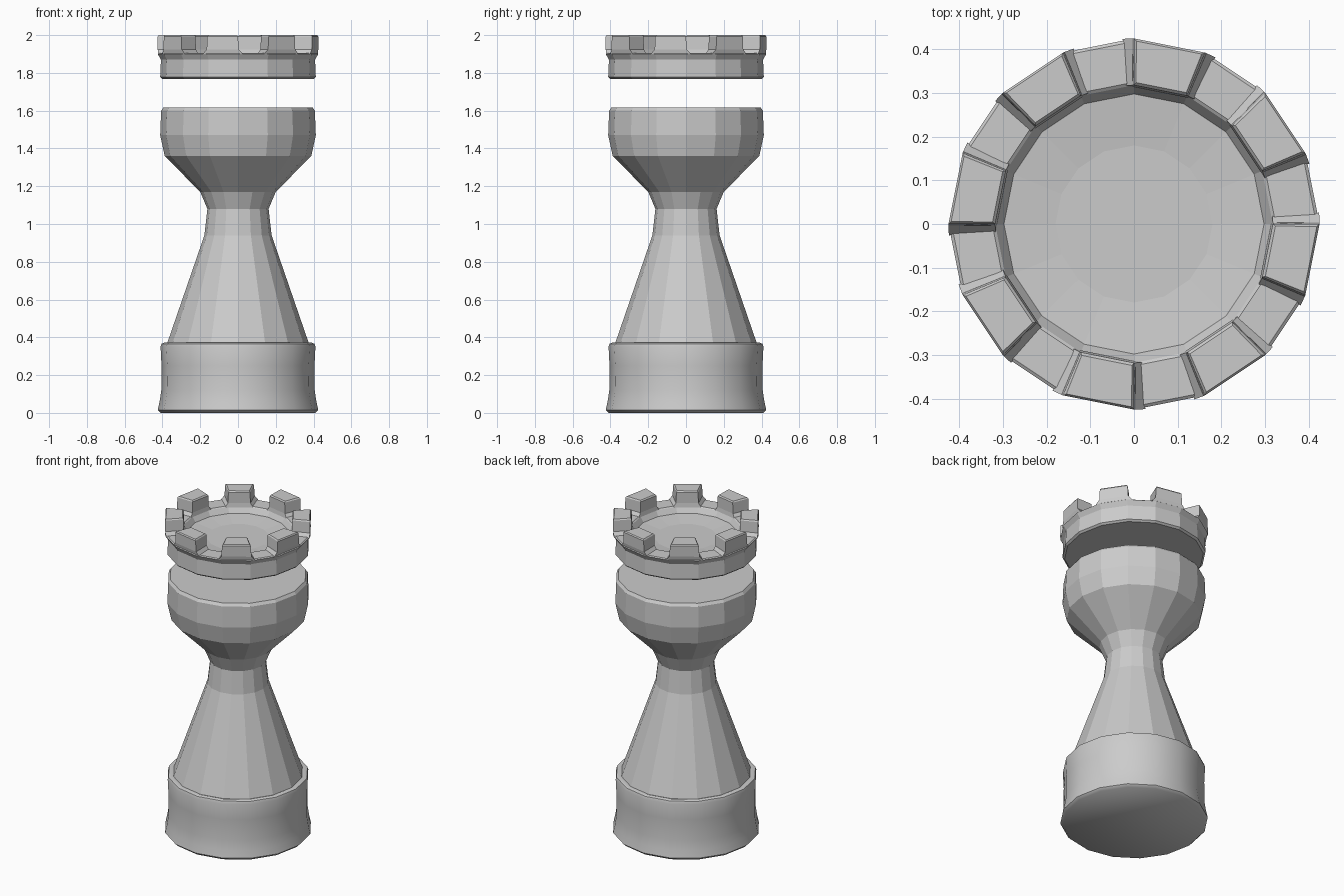
import bpy
import bmesh
from math import cos, sin, radians

SIDES = 16
STEP = 360 / SIDES

cube = bpy.data.objects.get("Cube")
if cube:
    bpy.data.objects.remove(cube, do_unlink=True)

grey = bpy.data.materials.new("stone grey")
grey.use_nodes = True
colour = (0.6, 0.6, 0.6, 1)
grey.diffuse_color = colour
grey.node_tree.nodes["Principled BSDF"].inputs["Base Color"].default_value = colour


def polar(r, angle, z):
    a = radians(angle)
    return (r * cos(a), r * sin(a), z)


def skin(bm, rings):
    """Bridge closed rings of equal length and cap both ends."""
    rows = [[bm.verts.new(p) for p in ring] for ring in rings]
    n = len(rows[0])
    for low, high in zip(rows, rows[1:]):
        for i in range(n):
            j = (i + 1) % n
            bm.faces.new((low[i], low[j], high[j], high[i]))
    bm.faces.new(rows[0][::-1])
    bm.faces.new(rows[-1])


def lathe(bm, profile):
    skin(bm, [[polar(r, i * STEP, z) for i in range(SIDES)] for r, z in profile])


def finish(name, bm):
    bmesh.ops.recalc_face_normals(bm, faces=bm.faces)
    mesh = bpy.data.meshes.new(name)
    bm.to_mesh(mesh)
    bm.free()
    mesh.materials.append(grey)
    obj = bpy.data.objects.new(name, mesh)
    bpy.context.collection.objects.link(obj)
    return obj


# Smooth flared base
bm = bmesh.new()
lathe(bm, [(0.41, 0), (0.425, 0.015), (0.415, 0.06), (0.406, 0.12), (0.405, 0.25),
           (0.41, 0.35), (0.405, 0.366), (0.39, 0.372), (0.365, 0.365)])
base = finish("base", bm)
bpy.ops.object.select_all(action="DESELECT")
base.select_set(True)
bpy.context.view_layer.objects.active = base
bpy.ops.object.shade_smooth_by_angle(angle=radians(50))

# Faceted stem and bowl
bm = bmesh.new()
lathe(bm, [(0.378, 0.36), (0.178, 0.94), (0.162, 1.08), (0.2, 1.17), (0.388, 1.36),
           (0.412, 1.47), (0.407, 1.6), (0.395, 1.617)])
finish("stem_and_bowl", bm)

# Floating crown ring with a shallow dished floor
bm = bmesh.new()
lathe(bm, [(0.4, 1.768), (0.412, 1.778), (0.408, 1.87), (0.425, 1.9), (0.418, 1.905),
           (0.325, 1.905), (0.318, 1.9), (0.298, 1.868), (0.18, 1.855)])
finish("crown_ring", bm)

# Battlements on every other side: flared foot, straight wall, bevelled top
LEVELS = [(1.9, 3.5, 0), (1.925, 0.5, 0), (1.993, 0, 0), (2.0, -0.8, 0.006)]
for k in range(1, SIDES, 2):
    a, b = k * STEP, (k + 1) * STEP
    bm = bmesh.new()
    skin(bm, [[polar(0.318 + inset, a - grow, z), polar(0.425 - inset, a - grow, z),
               polar(0.425 - inset, b + grow, z), polar(0.318 + inset, b + grow, z)]
              for z, grow, inset in LEVELS])
    finish(f"battlement_{k // 2 + 1}", bm)
